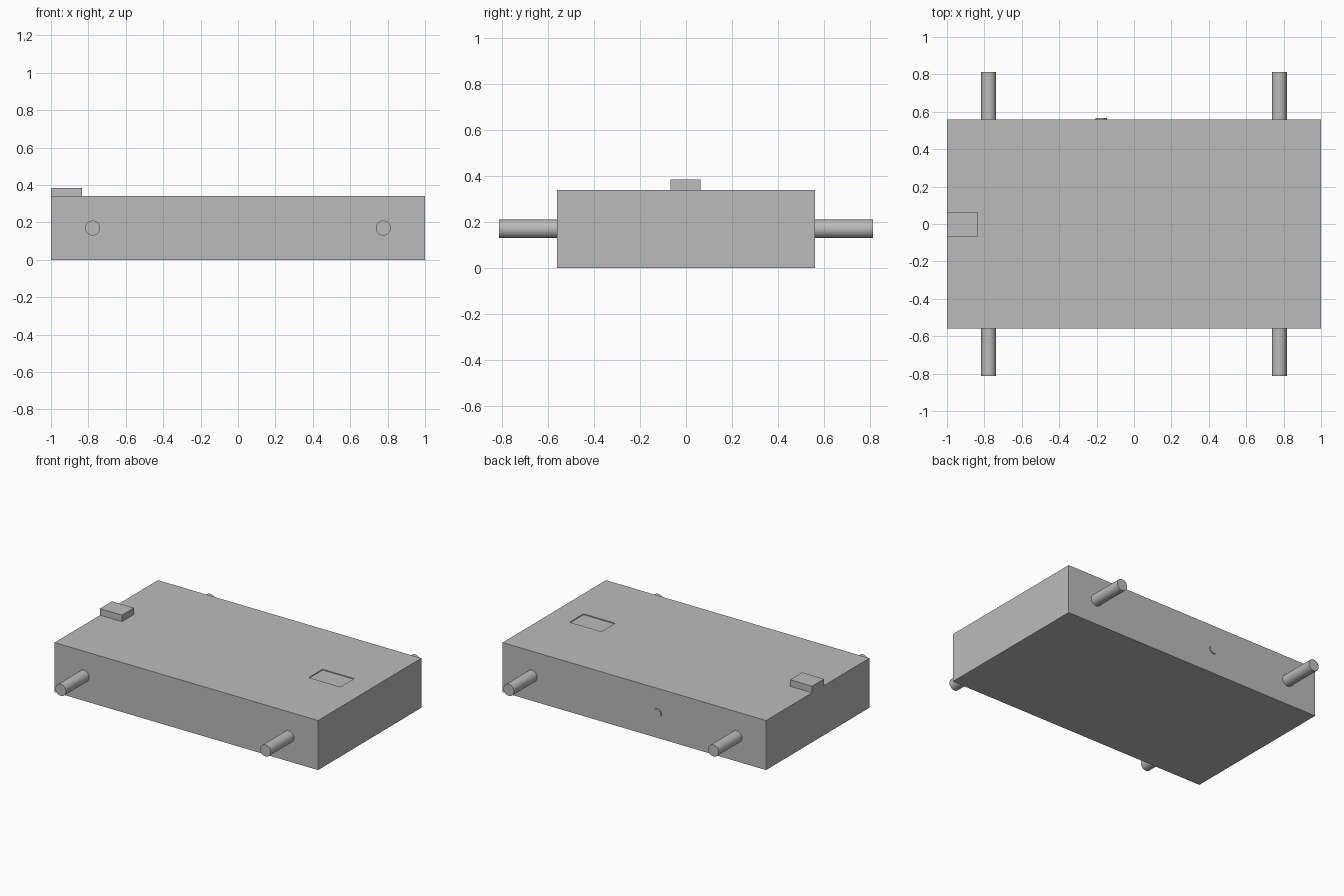
import bpy
from math import pi

cube = bpy.data.objects.get("Cube")
if cube:
    bpy.data.objects.remove(cube, do_unlink=True)

grey = bpy.data.materials.new("plain_grey")
grey.use_nodes = True
grey.diffuse_color = (0.5, 0.5, 0.5, 1)
grey.node_tree.nodes["Principled BSDF"].inputs["Base Color"].default_value = (0.5, 0.5, 0.5, 1)

HALF_X, HALF_Y, HEIGHT = 1.0, 0.56, 0.34
AXLE_Z = 0.17


def box(name, low, high):
    """Box between two opposite corners."""
    centre = [(a + b) / 2 for a, b in zip(low, high)]
    bpy.ops.mesh.primitive_cube_add(size=1, location=centre)
    obj = bpy.context.object
    obj.name = name
    obj.scale = [b - a for a, b in zip(low, high)]
    bpy.ops.object.transform_apply(location=False, rotation=False, scale=True)
    obj.data.materials.append(grey)
    return obj


def rod(name, x, z, radius, y0, y1):
    """Smooth cylinder lying along y."""
    bpy.ops.mesh.primitive_cylinder_add(
        vertices=32, radius=radius, depth=y1 - y0,
        location=(x, (y0 + y1) / 2, z), rotation=(pi / 2, 0, 0))
    obj = bpy.context.object
    obj.name = name
    obj.data.materials.append(grey)
    bpy.ops.object.shade_smooth_by_angle()
    return obj


# Slab body with a shallow rectangular recess in its top
body = box("body", (-HALF_X, -HALF_Y, 0), (HALF_X, HALF_Y, HEIGHT))
cutter = box("recess_cutter", (0.59, -0.075, HEIGHT - 0.006), (0.83, 0.075, HEIGHT + 0.1))
cut = body.modifiers.new("recess", "BOOLEAN")
cut.object = cutter
cut.solver = "EXACT"
bpy.context.view_layer.objects.active = body
bpy.ops.object.modifier_apply(modifier=cut.name)
bpy.data.objects.remove(cutter, do_unlink=True)

# Raised tab at the right end
box("top_tab", (-HALF_X, -0.068, HEIGHT), (-0.833, 0.062, 0.385))

# Four axle stubs
for side, x in (("right", -0.777), ("left", 0.777)):
    rod("front_axle_" + side, x, AXLE_Z, 0.04, -0.812, -HALF_Y)
    rod("back_axle_" + side, x, AXLE_Z, 0.04, HALF_Y, 0.812)

# Small button on the back
rod("back_button", -0.175, AXLE_Z, 0.031, HALF_Y, HALF_Y + 0.006)
